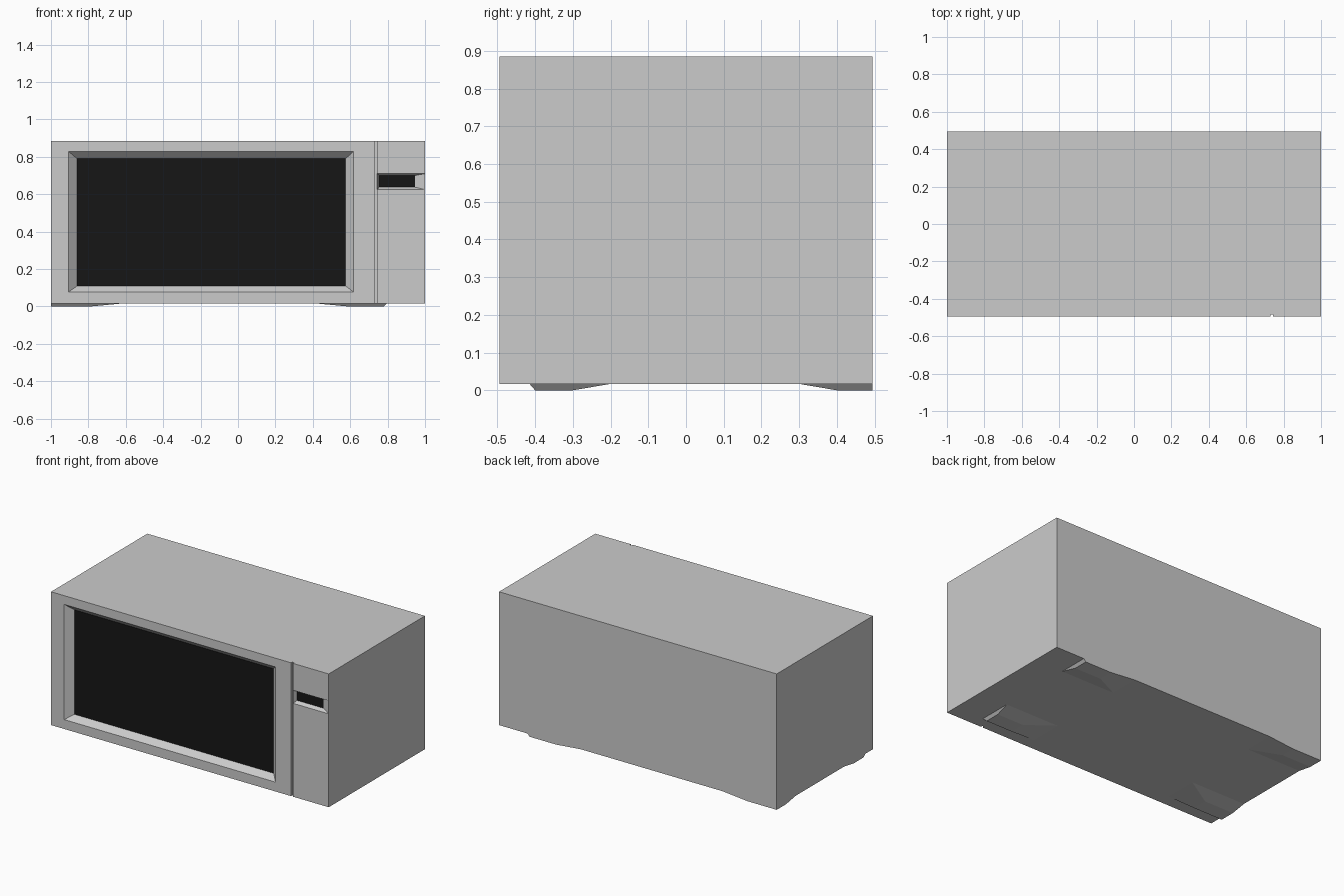
import bpy, bmesh

if "Cube" in bpy.data.objects:
    bpy.data.objects.remove(bpy.data.objects["Cube"])

FRONT, BACK, BASE, TOP = -0.495, 0.495, 0.017, 0.885


def hexa(name, ring_a, ring_b, mat=None):
    """Six-sided solid between two matching four-point rings."""
    bm = bmesh.new()
    a = [bm.verts.new(p) for p in ring_a]
    b = [bm.verts.new(p) for p in ring_b]
    bm.faces.new(a)
    bm.faces.new(b[::-1])
    for i in range(4):
        j = (i + 1) % 4
        bm.faces.new((a[j], a[i], b[i], b[j]))
    bmesh.ops.recalc_face_normals(bm, faces=bm.faces)
    me = bpy.data.meshes.new(name)
    bm.to_mesh(me)
    bm.free()
    ob = bpy.data.objects.new(name, me)
    bpy.context.collection.objects.link(ob)
    if mat:
        me.materials.append(mat)
    return ob


def xz_ring(x0, x1, z0, z1, y):
    return [(x0, y, z0), (x1, y, z0), (x1, y, z1), (x0, y, z1)]


def xy_ring(x0, x1, y0, y1, z):
    return [(x0, y0, z), (x1, y0, z), (x1, y1, z), (x0, y1, z)]


def recess(name, outer, inner, depth):
    """Cutter with sloped walls, continued slightly in front of the body."""
    k = 0.002 / depth
    mouth = [o + (o - i) * k for o, i in zip(outer, inner)]
    return hexa(name, xz_ring(*mouth, FRONT - 0.002), xz_ring(*inner, FRONT + depth))


black = bpy.data.materials.new("black_glass")
black.diffuse_color = (0.008, 0.008, 0.008, 1)
black.use_nodes = True
black.node_tree.nodes["Principled BSDF"].inputs["Base Color"].default_value = black.diffuse_color

# Main housing
body = hexa("housing", xz_ring(-1, 1, BASE, TOP, FRONT), xz_ring(-1, 1, BASE, TOP, BACK))

# Window recess, display recess and door gap
window = (-0.86, 0.575, 0.11, 0.79)
display = (0.755, 0.945, 0.638, 0.70)
cutters = [
    recess("window_cutter", (-0.905, 0.617, 0.078, 0.828), window, 0.04),
    recess("display_cutter", (0.744, 1.0, 0.625, 0.71), display, 0.025),
    hexa("door_gap_cutter", xz_ring(0.729, 0.743, -0.1, 1, FRONT - 0.01),
         xz_ring(0.729, 0.743, -0.1, 1, FRONT + 0.012)),
]
for c in cutters:
    mod = body.modifiers.new(c.name, "BOOLEAN")
    mod.object = c
    mod.solver = "EXACT"
    bpy.context.view_layer.objects.active = body
    bpy.ops.object.modifier_apply(modifier=mod.name)
    bpy.data.objects.remove(c)

# Dark panes on the recess floors
for name, r, d in (("window_glass", window, 0.04), ("display_glass", display, 0.025)):
    hexa(name, xz_ring(*r, FRONT + d - 0.001), xz_ring(*r, FRONT + d + 0.004), black)

# Tapered feet: (top start, top end, bottom start, bottom end) on each axis
feet_x = {"left": (-1, -0.61, -1, -0.79), "right": (0.41, 0.795, 0.59, 0.78)}
feet_y = {"front": (-0.415, -0.2, -0.4, -0.3), "rear": (0.3, BACK, 0.4, BACK)}
for sx, x in feet_x.items():
    for sy, y in feet_y.items():
        hexa(f"{sy}_{sx}_foot", xy_ring(x[0], x[1], y[0], y[1], BASE),
             xy_ring(x[2], x[3], y[2], y[3], 0))
